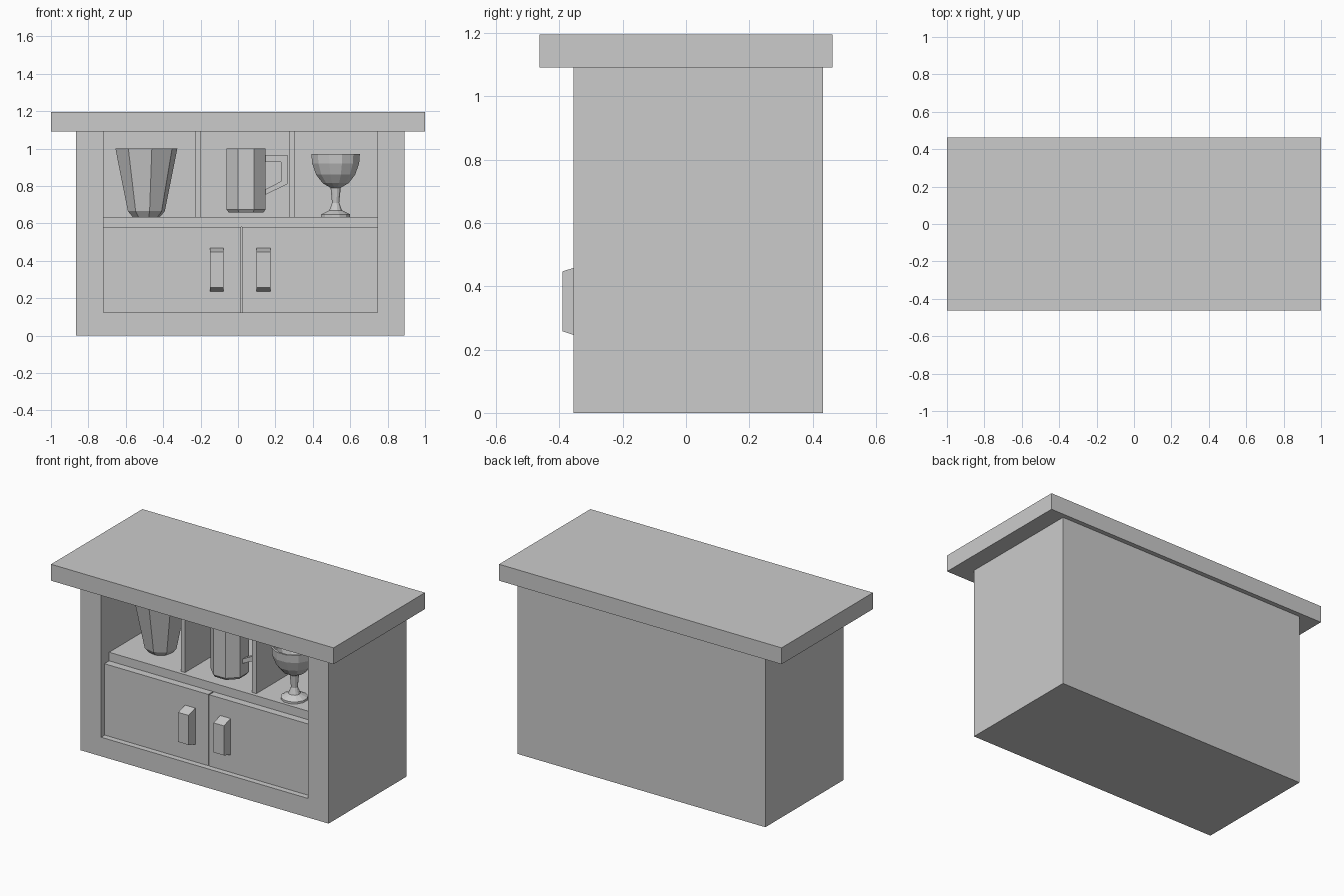
import bpy, bmesh, math
from mathutils import Vector

if "Cube" in bpy.data.objects:
    bpy.data.objects.remove(bpy.data.objects["Cube"])


def finish(name, bm):
    bmesh.ops.recalc_face_normals(bm, faces=bm.faces)
    me = bpy.data.meshes.new(name)
    bm.to_mesh(me)
    bm.free()
    ob = bpy.data.objects.new(name, me)
    bpy.context.collection.objects.link(ob)
    return ob


def prism(name, pts, vec):
    """Extrude a planar outline along a vector."""
    bm = bmesh.new()
    face = bm.faces.new([bm.verts.new(p) for p in pts])
    ext = bmesh.ops.extrude_face_region(bm, geom=[face], use_keep_orig=True)
    verts = [g for g in ext["geom"] if isinstance(g, bmesh.types.BMVert)]
    bmesh.ops.translate(bm, verts=verts, vec=Vector(vec))
    return finish(name, bm)


def box(name, x0, x1, y0, y1, z0, z1):
    return prism(name, [(x0, y0, z0), (x1, y0, z0), (x1, y0, z1), (x0, y0, z1)],
                 (0, y1 - y0, 0))


def lathe(name, x, y, profile, sides, turn=0.0):
    """Spin a (radius, z) profile, capping its first and last ring."""
    bm = bmesh.new()
    rings = []
    for r, z in profile:
        angles = [math.radians(turn) + math.tau * i / sides for i in range(sides)]
        rings.append([bm.verts.new((x + r * math.cos(a), y + r * math.sin(a), z))
                      for a in angles])
    for a, b in zip(rings, rings[1:]):
        for i in range(sides):
            j = (i + 1) % sides
            bm.faces.new((a[i], a[j], b[j], b[i]))
    bm.faces.new(rings[0])
    bm.faces.new(rings[-1])
    return finish(name, bm)


FRONT, INNER, BACK = -0.355, 0.35, 0.433
LEFT, RIGHT = -0.72, 0.745
SHELF, TOP = 0.635, 1.09

# Countertop and carcass
box("countertop", -1, 1, -0.462, 0.462, TOP, 1.195)
outline = [(-0.865, 0), (0.89, 0), (0.89, TOP), (RIGHT, TOP),
           (RIGHT, 0.122), (LEFT, 0.122), (LEFT, TOP), (-0.865, TOP)]
prism("cabinet_frame", [(x, FRONT, z) for x, z in outline], (0, INNER - FRONT, 0))
box("back_panel", -0.865, 0.89, INNER, BACK, 0, TOP)

# Shelf and dividers
box("shelf", LEFT, RIGHT, -0.274, INNER, 0.58, SHELF)
for i, x in enumerate((-0.23, 0.275)):
    box(f"divider_{i + 1}", x, x + 0.03, -0.25, INNER, SHELF, TOP)

# Doors with bevelled handles
DOOR = -0.322
for side, x0, x1, hx in (("left", LEFT, 0.015, -0.15), ("right", 0.021, RIGHT, 0.1)):
    box(f"{side}_door", x0, x1, DOOR, -0.274, 0.124, 0.58)
    prism(f"{side}_door_handle",
          [(hx, DOOR, 0.235), (hx, -0.39, 0.258), (hx, -0.39, 0.447), (hx, DOOR, 0.468)],
          (0.073, 0, 0))

# Vase
lathe("vase", -0.49, -0.08,
      [(0.075, SHELF), (0.1, 0.665), (0.168, 1.0), (0.15, 1.0), (0.085, 0.67)], 8, 10)

# Mug and its handle
lathe("mug", 0.043, -0.145,
      [(0.1, 0.658), (0.113, 0.674), (0.113, 1.0), (0.098, 1.0), (0.098, 0.69)], 8, 22.5)
loop = [(0.14, 0.965), (0.265, 0.965), (0.265, 0.81), (0.14, 0.75),
        (0.14, 0.778), (0.23, 0.825), (0.23, 0.928), (0.14, 0.928)]
prism("mug_handle", [(x, -0.165, z) for x, z in loop], (0, 0.04, 0))

# Goblet
lathe("goblet", 0.522, -0.175,
      [(0.08, SHELF), (0.08, 0.648), (0.035, 0.67), (0.02, 0.71), (0.028, 0.79),
       (0.072, 0.815), (0.108, 0.86), (0.13, 0.92), (0.134, 0.97),
       (0.122, 0.97), (0.118, 0.92), (0.095, 0.865), (0.03, 0.815)], 12, 15)
